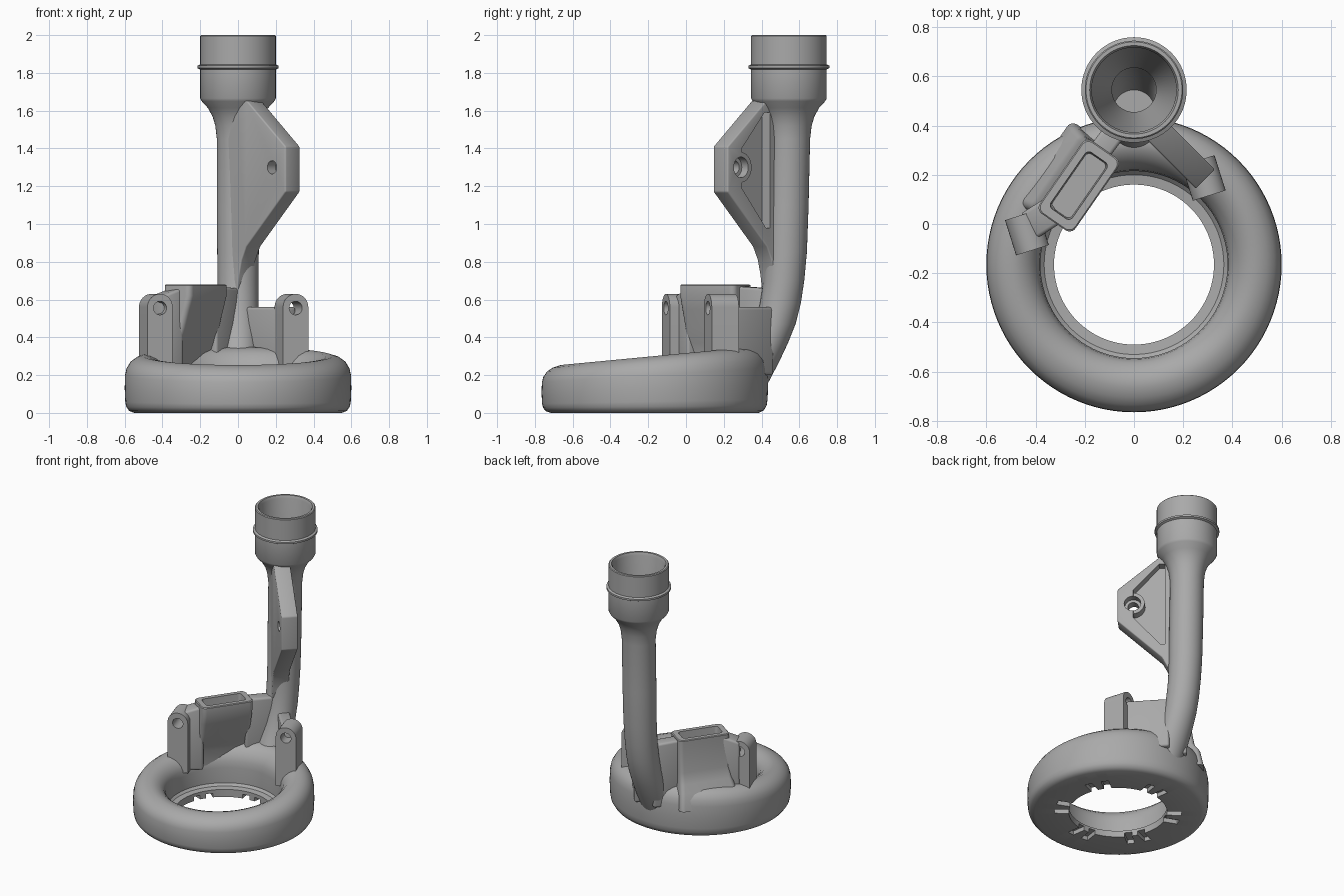
import bpy, bmesh
from math import sin, cos, pi, radians
from mathutils import Vector, Matrix

if "Cube" in bpy.data.objects:
    bpy.data.objects.remove(bpy.data.objects["Cube"])

GREY = (0.4, 0.4, 0.4, 1)
grey = bpy.data.materials.new("plain_grey")
grey.use_nodes = True
grey.diffuse_color = GREY
grey.node_tree.nodes["Principled BSDF"].inputs["Base Color"].default_value = GREY


def finish(name, bm):
    bmesh.ops.recalc_face_normals(bm, faces=bm.faces)
    mesh = bpy.data.meshes.new(name)
    bm.to_mesh(mesh)
    bm.free()
    mesh.materials.append(grey)
    ob = bpy.data.objects.new(name, mesh)
    bpy.context.collection.objects.link(ob)
    return ob


def activate(ob):
    bpy.ops.object.select_all(action='DESELECT')
    ob.select_set(True)
    bpy.context.view_layer.objects.active = ob


def smooth(*obs):
    for ob in obs:
        activate(ob)
        bpy.ops.object.shade_smooth_by_angle(angle=radians(35))


def apply_mod(ob, mod):
    activate(ob)
    bpy.ops.object.modifier_apply(modifier=mod.name)


def combine(ob, other, operation='DIFFERENCE'):
    mod = ob.modifiers.new("combine", 'BOOLEAN')
    mod.operation, mod.object, mod.solver = operation, other, 'EXACT'
    apply_mod(ob, mod)
    bpy.data.objects.remove(other)


def bevel(ob, width):
    mod = ob.modifiers.new("soft_edges", 'BEVEL')
    mod.width, mod.segments, mod.limit_method = width, 3, 'ANGLE'
    apply_mod(ob, mod)


def loft(name, rings, closed=False):
    """Skin a row of equal point rings; cap the ends unless closed."""
    bm = bmesh.new()
    rows = [[bm.verts.new(p) for p in ring] for ring in rings]
    pairs = list(zip(rows, rows[1:])) + ([(rows[-1], rows[0])] if closed else [])
    for a, b in pairs:
        for i in range(len(a)):
            j = (i + 1) % len(a)
            bm.faces.new((a[i], a[j], b[j], b[i]))
    if not closed:
        bm.faces.new(rows[0])
        bm.faces.new(rows[-1])
    return finish(name, bm)


def circle(r, z, y=0.0, n=64):
    return [Vector((r * cos(2 * pi * i / n), y + r * sin(2 * pi * i / n), z)) for i in range(n)]


def frame(origin, angle):
    """Local x runs along the angle, local y is up, local z points sideways."""
    u = Vector((cos(angle), sin(angle), 0))
    up = Vector((0, 0, 1))
    m = Matrix((u, up, u.cross(up))).transposed().to_4x4()
    m.translation = origin
    return m


def prism(name, pts, z0, z1, m):
    return loft(name, [[m @ Vector((x, y, z)) for x, y in pts] for z in (z0, z1)])


def disc(x, y, r, n=32):
    return [(x + r * cos(2 * pi * i / n), y + r * sin(2 * pi * i / n)) for i in range(n)]


def wall(name, a, b, thick, z0, za, zb):
    a, b = Vector((*a, 0)), Vector((*b, 0))
    d = b - a
    m = frame(a, Vector((1, 0)).angle_signed(d.xy) * -1)
    ob = prism(name, [(0, z0), (d.length, z0), (d.length, zb), (0, za)], -thick / 2, thick / 2, m)
    bevel(ob, 0.015)
    smooth(ob)
    return ob


# Base ring: rounded section, higher towards the back
RING_Y = -0.165
section = [(0.325, 0), (0.55, 0), (0.577, 0.011), (0.592, 0.033), (0.597, 0.06),
           (0.6, 0.13), (0.598, 0.2), (0.59, 0.235), (0.57, 0.267), (0.54, 0.288),
           (0.5, 0.3), (0.465, 0.295), (0.43, 0.277), (0.4, 0.245), (0.385, 0.21),
           (0.38, 0.17), (0.38, 0.07), (0.365, 0.055), (0.325, 0.05)]
rings = [circle(r, z, RING_Y, 96) for r, z in section]
for ring in rings:
    for p in ring:
        p.z *= (0.25 + 0.095 * (p.y + 0.7)) / 0.3
base = loft("base_ring", rings, closed=True)

# Paired notches under the ring
for k in range(6):
    for off in (-8, 8):
        m = frame((0, RING_Y, 0), radians(60 * k + 30 + off))
        cut = prism("notch", [(0.3, -0.02), (0.42, -0.02), (0.42, 0.03), (0.3, 0.03)], -0.025, 0.025, m)
        combine(base, cut)
smooth(base)

# Hollow stem with socket: bore first, over the rim, then down the outside
TY = 0.545
inside = [(0.085, 0.4, 0.46), (0.085, 0.55, 0.505), (0.088, 0.75, 0.53), (0.09, 1.0, 0.54),
          (0.09, 1.5, TY), (0.17, 1.74, TY), (0.172, 1.98, TY), (0.18, 2.0, TY)]
outside = [(0.195, 2.0, TY), (0.2, 1.995, TY), (0.2, 1.845, TY), (0.214, 1.838, TY),
           (0.214, 1.825, TY), (0.2, 1.818, TY), (0.2, 1.665, TY), (0.192, 1.65, TY),
           (0.16, 1.615, TY), (0.135, 1.57, TY), (0.12, 1.52, TY), (0.112, 1.45, TY),
           (0.112, 1.1, 0.537), (0.11, 0.85, 0.53), (0.108, 0.7, 0.518), (0.108, 0.58, 0.5),
           (0.108, 0.47, 0.472), (0.108, 0.37, 0.432), (0.108, 0.27, 0.385), (0.1, 0.14, 0.325)]
stem = loft("stem", [circle(r, z, y) for r, z, y in inside + outside])
smooth(stem)

# Side wing with triangular pocket and bolt boss
wm = frame((0, 0.55, 0), -pi / 4)
wing = prism("side_wing", [(0, 1.62), (0.1, 1.67), (0.18, 1.65), (0.465, 1.41), (0.465, 1.17),
                           (0.17, 0.88), (0.135, 0.81), (0.115, 0.73), (0.1, 0.62), (0, 0.62)], 0, 0.11, wm)
bevel(wing, 0.008)
pocket = prism("pocket", [(0.15, 0.98), (0.18, 0.98), (0.36, 1.19), (0.36, 1.4),
                          (0.19, 1.59), (0.15, 1.59)], -0.02, 0.06, wm)
combine(wing, pocket)
combine(wing, prism("boss", disc(0.365, 1.3, 0.08), 0.002, 0.1, wm), 'UNION')
combine(wing, prism("counterbore", disc(0.365, 1.3, 0.055), -0.02, 0.05, wm))
combine(wing, prism("bolt_hole", disc(0.365, 1.3, 0.035), 0, 0.2, wm))
combine(wing, loft("bore", [circle(r, z, y) for r, z, y in
                            [(0.095, 0.5, 0.5), (0.098, 0.75, 0.53), (0.1, 1.0, 0.54),
                             (0.1, 1.5, TY), (0.19, 1.72, TY)]]))
smooth(wing)

# Two drilled lugs sharing one hinge line
arch = [(-0.07, 0.2), (0.07, 0.2)] + [(0.07 * cos(pi * i / 16), 0.56 + 0.07 * sin(pi * i / 16)) for i in range(17)]
for name, pos in (("right_lug", (-0.435, -0.035, 0)), ("left_lug", (0.283, 0.187, 0))):
    m = frame(pos, radians(17.5))
    lug = prism(name, arch, -0.075, 0.075, m)
    combine(lug, prism("pin_hole", disc(0, 0.555, 0.036), -0.2, 0.2, m))
    smooth(lug)


# Pocketed block leaning over the ring opening
def rounded_rect(n0, n1, s0, s1, r, z):
    along, out = Vector((0.57, 0.82, 0)), Vector((-0.82, 0.57, 0))
    pts = []
    corners = [(s1 - r, n1 - r), (s0 + r, n1 - r), (s0 + r, n0 + r), (s1 - r, n0 + r)]
    for k, (s, n) in enumerate(corners):
        for i in range(7):
            a = pi / 2 * (k + i / 6)
            pts.append(along * (s + r * cos(a)) + out * (n + r * sin(a)) + Vector((0, 0, z)))
    return pts


block = loft("pocket_block", [rounded_rect(*v) for v in [
    (0.29, 0.45, -0.2, 0.2, 0.03, 0.2), (0.28, 0.425, -0.2, 0.19, 0.03, 0.32),
    (0.26, 0.39, -0.19, 0.18, 0.03, 0.37), (0.235, 0.375, -0.18, 0.18, 0.03, 0.45),
    (0.205, 0.366, -0.18, 0.18, 0.03, 0.55), (0.185, 0.362, -0.18, 0.18, 0.03, 0.62),
    (0.185, 0.362, -0.18, 0.18, 0.03, 0.675), (0.19, 0.357, -0.175, 0.175, 0.03, 0.68),
    (0.22, 0.327, -0.14, 0.14, 0.02, 0.68), (0.225, 0.322, -0.135, 0.135, 0.02, 0.6)]])
smooth(block)

# Webs tying lugs, block and stem together
wall("lug_web", (-0.43, -0.01), (-0.32, 0.06), 0.12, 0.2, 0.62, 0.665)
wall("block_web", (-0.15, 0.28), (-0.03, 0.44), 0.09, 0.2, 0.67, 0.66)
wall("stem_web", (0.28, 0.2), (0.06, 0.44), 0.08, 0.2, 0.56, 0.56)
